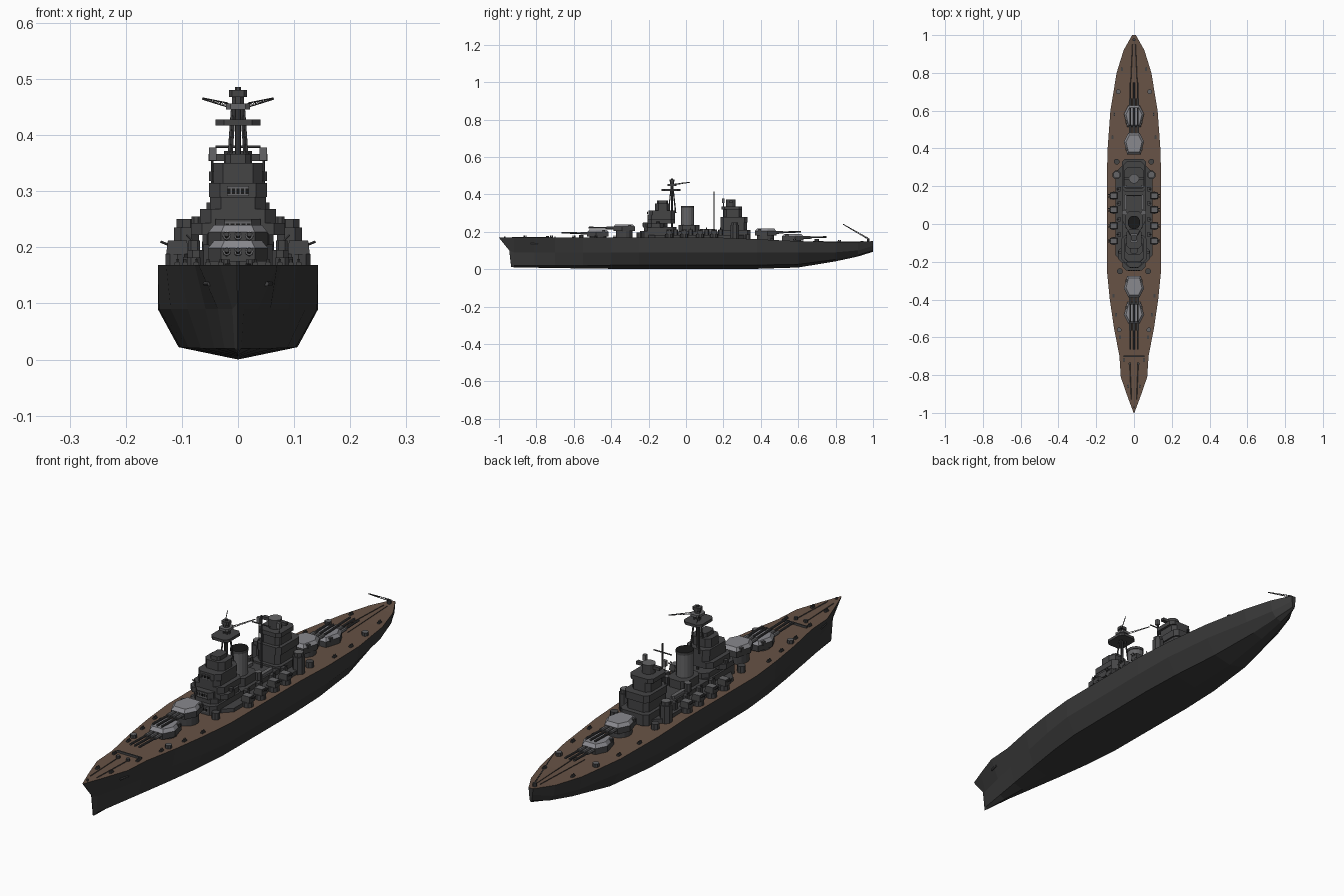
import bpy, bmesh, math
from mathutils import Vector

if "Cube" in bpy.data.objects:
    bpy.data.objects.remove(bpy.data.objects["Cube"])


def mat(name, r, g, b):
    m = bpy.data.materials.new(name)
    m.diffuse_color = (r, g, b, 1)
    m.use_nodes = True
    m.node_tree.nodes["Principled BSDF"].inputs["Base Color"].default_value = m.diffuse_color
    return m


HULL = mat("hull dark grey", .04, .04, .04)
DECK = mat("deck brown", .135, .085, .06)
GREY = mat("superstructure grey", .058, .058, .06)
MID = mat("funnel mid grey", .13, .13, .135)
LIGHT = mat("roof light grey", .25, .25, .27)
BLACK = mat("window black", .01, .01, .01)


def mesh(name, verts, faces, *mats):
    me = bpy.data.meshes.new(name)
    me.from_pydata(verts, [], faces)
    bm = bmesh.new()
    bm.from_mesh(me)
    bmesh.ops.recalc_face_normals(bm, faces=bm.faces)
    bm.to_mesh(me)
    bm.free()
    ob = bpy.data.objects.new(name, me)
    bpy.context.collection.objects.link(ob)
    for m in mats:
        me.materials.append(m)
    return ob


def loft(name, rings, *mats):
    """Skin closed rings of equal length and cap both ends."""
    n = len(rings[0])
    verts = [v for r in rings for v in r]
    faces = [(i*n+j, i*n+(j+1) % n, (i+1)*n+(j+1) % n, (i+1)*n+j)
             for i in range(len(rings)-1) for j in range(n)]
    faces += [tuple(range(n)), tuple(range((len(rings)-1)*n, len(rings)*n))]
    return mesh(name, verts, faces, *mats)


def top_colour(ob, limit=.9):
    for p in ob.data.polygons:
        p.material_index = int(p.normal.z > limit)


def block(name, x, y, hx, hy, z0, z1, m=GREY, cut=0.0, top=None, taper=1.0):
    """Box or corner-cut box; taper narrows the top."""
    if cut:
        pl = [(hx, -hy+cut), (hx, hy-cut), (hx-cut, hy), (-hx+cut, hy),
              (-hx, hy-cut), (-hx, -hy+cut), (-hx+cut, -hy), (hx-cut, -hy)]
    else:
        pl = [(hx, -hy), (hx, hy), (-hx, hy), (-hx, -hy)]
    ob = loft(name, [[(x+a*s, y+b*s, z) for a, b in pl] for z, s in ((z0, 1), (z1, taper))],
              m, top or m)
    top_colour(ob)
    return ob


def drum(name, x, y, r, z0, z1, m=GREY, n=12, top=None, sy=1.0):
    ring = [(x+r*math.cos(t), y+r*sy*math.sin(t)) for t in [2*math.pi*(i+.5)/n for i in range(n)]]
    ob = loft(name, [[(a, b, z) for a, b in ring] for z in (z0, z1)], m, top or m)
    top_colour(ob)
    return ob


def rod(name, a, b, r, m=GREY, n=6):
    a, b = Vector(a), Vector(b)
    q = (b-a).to_track_quat('Z', 'Y')
    off = [q @ Vector((r*math.cos(2*math.pi*i/n), r*math.sin(2*math.pi*i/n), 0)) for i in range(n)]
    return loft(name, [[a+o for o in off], [b+o for o in off]], m)


def lattice(name, a, b, w0, w1, steps):
    """Flat tapering truss with zigzag bracing."""
    a, b = Vector(a), Vector(b)
    up = Vector((0, 0, 1))
    lo = [a.lerp(b, i/steps) for i in range(steps+1)]
    hi = [p+up*(w0+(w1-w0)*i/steps) for i, p in enumerate(lo)]
    rod(name+"_lower_chord", a, b, .0012, n=4)
    rod(name+"_upper_chord", hi[0], hi[-1], .0012, n=4)
    for i in range(steps):
        rod(name+"_brace", lo[i], hi[i+1], .0008, n=4)
        rod(name+"_post", lo[i], hi[i], .0008, n=4)


# Hull stations: y, deck half width, deck z, knuckle half width, knuckle z,
# bilge half width, bilge z, keel z
ST = [(-1, .002, .168, .001, .1, .001, .02, .012),
      (-.92, .032, .168, .010, .09, .006, .02, .01),
      (-.81, .070, .168, .036, .09, .024, .02, .008),
      (-.70, .077, .168, .058, .09, .042, .02, .006),
      (-.55, .106, .168, .090, .09, .066, .02, .004),
      (-.40, .128, .168, .120, .09, .088, .021, .002),
      (-.25, .143, .168, .141, .09, .103, .022, 0),
      (.20, .143, .168, .143, .09, .106, .022, 0),
      (.38, .141, .160, .140, .09, .100, .022, .002),
      (.60, .125, .150, .118, .09, .078, .026, .009),
      (.80, .092, .145, .080, .09, .045, .052, .042),
      (.92, .055, .146, .046, .10, .026, .076, .068),
      (1.0, .010, .150, .008, .125, .005, .100, .093)]


def level(y, col):
    for p, q in zip(ST, ST[1:]):
        if y <= q[0]:
            return p[col]+(q[col]-p[col])*(y-p[0])/(q[0]-p[0])
    return ST[-1][col]


rings = []
for i, (y, wd, zd, wk, zk, wb, zb, zl) in enumerate(ST):
    yk, yb = (-.945, -.935) if i == 0 else (y, y)
    half = [(wd, y, zd), (wk, yk, zk), (wb, yb, zb)]
    rings.append(half+[(0, yb, zl)]+[(-a, b, c) for a, b, c in reversed(half)])
top_colour(loft("hull", rings, HULL, DECK), .85)

# Main turrets: barbette, faceted house, light roof, three barrels
for name, y, base, z, d, reach in (("forward_low", -.47, .16, .175, -1, .195),
                                   ("forward_high", -.33, .16, .203, -1, .19),
                                   ("aft_high", .425, .15, .180, 1, .19),
                                   ("aft_low", .57, .145, .152, 1, .18)):
    drum(name+"_barbette", 0, y, .046, base, z+.004, n=16)
    plan = [(.030, .058), (.053, .012), (.036, -.056)]
    plan += [(-a, b) for a, b in reversed(plan)]
    house = loft(name+"_turret", [[(a*s, y+d*b*s, z+h) for a, b in plan]
                                  for h, s in ((0, 1), (.024, 1), (.037, .8))], GREY, LIGHT)
    top_colour(house, .45)
    block(name+"_rangefinder", 0, y-d*.03, .045, .007, z+.02, z+.034)
    for x in (-.02, 0, .02):
        rod(name+"_barrel", (x, y+d*.04, z+.016), (x, y+d*reach, z+.02), .0045, GREY, 8)
        rod(name+"_gun_sleeve", (x, y+d*.04, z+.016), (x, y+d*.095, z+.0175), .0075, MID, 8)

# Shelter deck amidships
block("shelter_deck", 0, .055, .098, .255, .155, .183, cut=.035)
block("upper_shelter_deck", 0, .08, .06, .18, .18, .202, cut=.03)

# Forward tower: half width, y start, y end, z start, z end
for name, hx, y0, y1, z0, z1 in (("tower_base", .062, -.245, -.05, .165, .205),
                                 ("tower_lower", .054, -.225, -.05, .205, .225),
                                 ("bridge_wing", .084, -.205, -.12, .222, .243),
                                 ("bridge_front", .04, -.23, -.1, .222, .25),
                                 ("tower_middle", .068, -.205, -.06, .243, .268),
                                 ("tower_upper", .05, -.205, -.06, .268, .29),
                                 ("tower_deck", .052, -.2, -.06, .29, .315),
                                 ("tower_head", .044, -.165, -.085, .315, .35),
                                 ("director_head", .022, -.155, -.095, .35, .366)):
    block(name, 0, (y0+y1)/2, hx, (y1-y0)/2, z0, z1, cut=min(hx, .05)*.4)

# Bridge windows: rows of dark panes with light surrounds
for y, z, w in ((-.2305, .237, .024), (-.2455, .188, .034), (-.2055, .300, .02)):
    block("window_band", 0, y, w, .001, z-.009, z+.009, MID)
    for i in range(5):
        block("window", w*(i-2)*.4, y-.001, w*.14, .001, z-.005, z+.005, BLACK)

# Tripod mast, spotting platforms and swept lattice yards
rod("main_mast", (0, -.075, .2), (0, -.075, .46), .005, n=8)
for s in (-1, 1):
    rod("mast_leg", (s*.02, -.055, .3), (s*.009, -.072, .455), .0035)
    rod("mast_front_leg", (s*.014, -.09, .34), (s*.006, -.078, .455), .003)
    lattice("yard", (s*.018, -.06, .45), (s*.063, .022, .464), .007, .002, 7)
block("spotting_platform", 0, -.08, .04, .05, .417, .428, cut=.015)
block("mast_platform", 0, -.075, .021, .025, .446, .456, MID, cut=.008)
drum("mast_cabin", 0, -.075, .012, .456, .47, n=8)
block("mast_director", 0, -.075, .016, .014, .468, .48, cut=.005)
drum("mast_cap", 0, -.075, .006, .48, .486, n=8)

# Funnel with dark cap opening
drum("funnel", 0, .008, .031, .18, .335, MID, 16, GREY, 1.1)
drum("funnel_rim", 0, .008, .033, .327, .338, GREY, 16, BLACK, 1.1)
block("funnel_casing", 0, .015, .045, .055, .2, .235, cut=.02)

# Pole mast with cross yard
rod("pole_mast", (0, .15, .18), (0, .15, .415), .004)
rod("pole_yard", (-.04, .15, .379), (.04, .15, .379), .0025)

# Aft tower
for name, hx, y0, y1, z0, z1 in (("aft_tower_base", .064, .17, .345, .165, .21),
                                 ("aft_tower_lower", .05, .185, .325, .21, .25),
                                 ("aft_tower_platform", .056, .185, .33, .25, .28),
                                 ("aft_tower_upper", .042, .2, .3, .28, .318),
                                 ("aft_tower_deck", .052, .19, .3, .318, .335)):
    block(name, 0, (y0+y1)/2, hx, (y1-y0)/2, z0, z1, cut=.016)
drum("aft_director", 0, .24, .026, .335, .372, n=12, top=MID)
block("aft_rangefinder", 0, .24, .053, .008, .354, .366)

for s in (-1, 1):
    # Side directors, lookouts and gallery posts
    drum("director_tower", s*.092, .26, .024, .155, .235, n=8)
    drum("director_top", s*.092, .26, .019, .235, .25, n=8, top=MID)
    drum("aft_gun_tub", s*.092, .33, .016, .155, .185, n=8)
    drum("forward_gun_tub", s*.075, -.25, .016, .165, .195, n=8)
    rod("gallery_post", (s*.046, .2, .28), (s*.046, .2, .37), .002, n=4)
    block("searchlight", s*.045, .2, .007, .007, .355, .378, MID)
    drum("bridge_lookout", s*.075, -.15, .009, .243, .255, n=8)
    drum("funnel_searchlight", s*.05, .06, .014, .2, .235, n=8, top=MID)
    # Secondary twin mounts
    for y in (-.09, -.01, .075, .15):
        drum("secondary_base", s*.108, y, .022, .165, .188, n=10)
        block("secondary_mount", s*.108, y, .02, .017, .188, .212, GREY, top=MID, taper=.85)
        for dy in (-.006, .006):
            rod("secondary_barrel", (s*.112, y+dy, .2), (s*.138, y+dy, .21), .0025)
        block("light_gun", s*.078, y+.035, .01, .012, .183, .212, cut=.004)
        rod("light_gun_barrel", (s*.078, y+.035, .208), (s*.092, y+.035, .222), .002)
    # Small boats on the shelter deck
    for y in (.105, .125):
        block("boat", s*.045, y, .008, .03, .2, .214, MID, cut=.006)
    # Deck fittings along both edges
    for y in (-.86, -.72, -.6, -.48, -.38, .46, .58, .7, .82):
        x, z = level(y, 1)-.022, level(y, 2)
        block("bollard_base", s*x, y, .005, .009, z-.003, z+.005)
        for dy in (-.005, .005):
            drum("bollard", s*x, y+dy, .003, z, z+.011, n=6)
    for y in (-.56, .7):
        drum("deck_gun_tub", s*(level(y, 1)-.025), y, .013, level(y, 2)-.004, level(y, 2)+.014, n=8, top=MID)
    # Anchor chains and anchors
    rod("anchor_chain", (s*.014, -.93, .169), (s*.022, -.74, .169), .002, n=4)
    drum("capstan", s*.022, -.74, .008, .166, .178, n=8)
    rod("anchor", (s*.05, -.83, .135), (s*.058, -.79, .135), .005)
    # Stern rail line
    rod("stern_track", (s*.02, .68, .149), (s*.008, .95, .149), .0015, n=4)
block("breakwater", 0, -.7, .055, .003, .165, .176)

# Stern crane with raised lattice jib
drum("crane_base", 0, .975, .008, .145, .163, n=8)
lattice("crane_jib", (0, .975, .158), (0, .84, .239), .008, .002, 10)

# Bow jackstaff socket
drum("bow_fitting", 0, -.97, .004, .165, .176, n=6)
